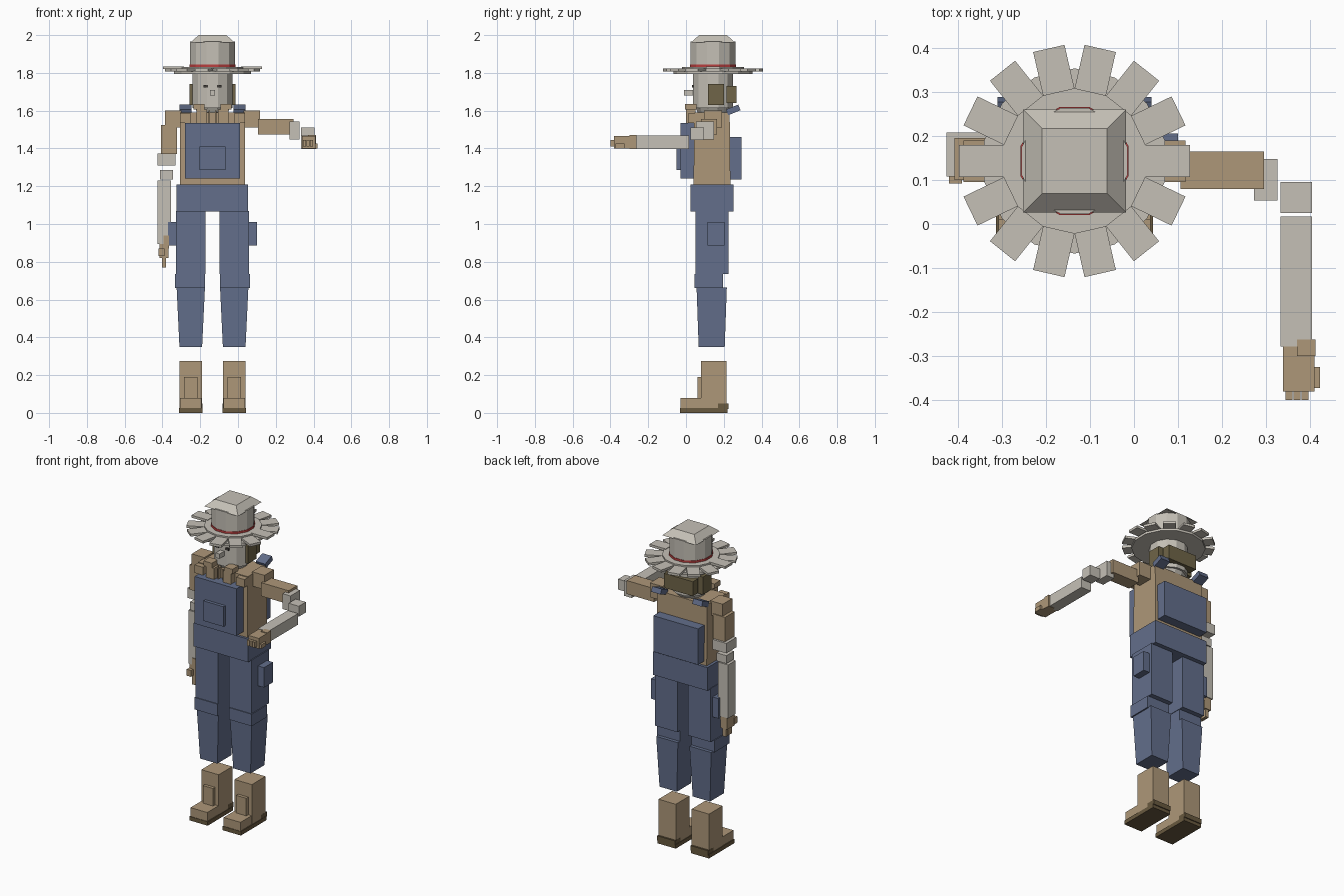
import bpy, bmesh, math
from mathutils import Matrix, Vector

cube = bpy.data.objects.get("Cube")
if cube:
    bpy.data.objects.remove(cube, do_unlink=True)

CX, CY = -0.135, 0.143  # body axis


def material(name, r, g, b):
    m = bpy.data.materials.new(name)
    m.use_nodes = True
    m.diffuse_color = (r, g, b, 1)
    m.node_tree.nodes["Principled BSDF"].inputs["Base Color"].default_value = (r, g, b, 1)
    return m


PALE = material("pale straw", 0.56, 0.53, 0.47)
TAN = material("tan leather", 0.42, 0.31, 0.19)
BLUE = material("denim blue", 0.125, 0.158, 0.26)
RED = material("red band", 0.50, 0.05, 0.05)
HAIR = material("olive brown hair", 0.16, 0.13, 0.065)
SOLE = material("dark brown sole", 0.14, 0.10, 0.05)
DARK = material("dark eye", 0.05, 0.045, 0.04)


def finish(name, bm, mat):
    mesh = bpy.data.meshes.new(name)
    bm.to_mesh(mesh)
    bm.free()
    mesh.materials.append(mat)
    ob = bpy.data.objects.new(name, mesh)
    bpy.context.collection.objects.link(ob)
    return ob


def box(name, mat, x, y, z, top=(1, 1), tilt=0):
    """Box from ranges; top scales the upper face, tilt turns it about x."""
    bm = bmesh.new()
    bmesh.ops.create_cube(bm, size=1)
    size = Vector((x[1] - x[0], y[1] - y[0], z[1] - z[0]))
    for v in bm.verts:
        if v.co.z > 0:
            v.co.x *= top[0]
            v.co.y *= top[1]
        v.co = v.co * size
    bm.transform(Matrix.Rotation(math.radians(tilt), 4, "X"))
    bm.transform(Matrix.Translation((sum(x) / 2, sum(y) / 2, sum(z) / 2)))
    return finish(name, bm, mat)


def pair(name, mat, x, y, z, **kw):
    """Given the right-hand part, also build its mirror across the body axis."""
    box("right_" + name, mat, x, y, z, **kw)
    box("left_" + name, mat, (2 * CX - x[1], 2 * CX - x[0]), y, z, **kw)


def prism(name, mat, sides, apothem, z, top=1):
    """Upright prism on the body axis with a flat side facing +x."""
    bm = bmesh.new()
    r = apothem / math.cos(math.pi / sides)
    bmesh.ops.create_cone(bm, cap_ends=True, segments=sides, radius1=r,
                          radius2=r * top, depth=z[1] - z[0])
    turn = Matrix.Rotation(math.pi / sides, 4, "Z")
    first = max(bm.verts, key=lambda v: v.co.x)
    if abs(first.co.y) > 1e-4:
        turn = Matrix.Identity(4)
    bm.transform(Matrix.Translation((CX, CY, sum(z) / 2)) @ turn)
    return finish(name, bm, mat)


# Boots
pair("boot_shaft", TAN, (-0.31, -0.19), (0.08, 0.215), (0.025, 0.275))
pair("boot_foot", TAN, (-0.308, -0.192), (-0.03, 0.1), (0.025, 0.08))
pair("boot_tongue", TAN, (-0.285, -0.215), (0.06, 0.09), (0.07, 0.19))
pair("boot_sole", SOLE, (-0.313, -0.187), (-0.033, 0.22), (0, 0.025))
pair("boot_heel", SOLE, (-0.311, -0.189), (0.17, 0.226), (0.02, 0.05))

# Trousers: shins narrow downward
for name, x in (("right", (-0.31, -0.19)), ("left", (-0.08, 0.04))):
    box(name + "_shin", BLUE, x, (0.067, 0.205), (0.35, 0.665), top=(1.25, 1.16))
pair("knee", BLUE, (-0.333, -0.175), (0.045, 0.195), (0.66, 0.735))
pair("thigh", BLUE, (-0.328, -0.172), (0.05, 0.225), (0.735, 1.07))
box("hips", BLUE, (-0.325, 0.052), (0.025, 0.252), (1.065, 1.21))
pair("side_pocket", BLUE, (-0.37, -0.32), (0.115, 0.205), (0.885, 1.01))

# Torso with bib, back panel and straps
box("torso", TAN, (-0.308, 0.037), (0.04, 0.235), (1.21, 1.59), top=(1, 0.96))
box("bib", BLUE, (-0.28, 0.01), (-0.03, 0.042), (1.24, 1.535))
box("bib_pocket", BLUE, (-0.205, -0.065), (-0.05, -0.028), (1.285, 1.41))
box("back_panel", BLUE, (-0.29, 0.02), (0.23, 0.295), (1.235, 1.46))
pair("strap", BLUE, (-0.31, -0.245), (0.215, 0.285), (1.588, 1.62), tilt=22)

# Neck and collar
box("neck", TAN, (-0.175, -0.095), (0.09, 0.2), (1.55, 1.64))
pair("collar_tip", TAN, (-0.235, -0.178), (-0.005, 0.055), (1.605, 1.635))
pair("collar_side", TAN, (-0.22, -0.165), (0.0, 0.05), (1.53, 1.605))
pair("collar_edge", TAN, (-0.155, -0.148), (0.02, 0.05), (1.53, 1.6))
pair("front_shoulder", TAN, (-0.308, -0.25), (0.01, 0.06), (1.535, 1.585))

# Right arm, hanging
pair("shoulder", TAN, (-0.387, -0.3), (0.095, 0.19), (1.51, 1.6))
box("right_upper_arm", TAN, (-0.407, -0.322), (0.1, 0.195), (1.37, 1.525))
box("right_sleeve_cuff", PALE, (-0.425, -0.33), (0.108, 0.208), (1.31, 1.372))
box("right_elbow", PALE, (-0.413, -0.345), (0.115, 0.19), (1.235, 1.285))
box("right_forearm", PALE, (-0.425, -0.355), (0.115, 0.19), (0.895, 1.23))
box("right_wrist", TAN, (-0.395, -0.365), (0.11, 0.185), (0.87, 0.94))
box("right_palm", TAN, (-0.415, -0.368), (0.115, 0.185), (0.82, 0.895))
box("right_thumb", TAN, (-0.42, -0.39), (0.092, 0.118), (0.83, 0.87))
for i in range(3):
    y = 0.12 + 0.021 * i
    box(f"right_finger_{i}", TAN, (-0.402, -0.38), (y, y + 0.018), (0.77, 0.822))

# Left arm, raised sideways with the forearm pointing forward
box("left_upper_arm", TAN, (0.105, 0.295), (0.08, 0.165), (1.473, 1.557))
box("left_sleeve_cuff", PALE, (0.272, 0.326), (0.053, 0.148), (1.447, 1.543))
box("left_elbow", PALE, (0.333, 0.404), (0.025, 0.095), (1.445, 1.51))
box("left_forearm", PALE, (0.333, 0.404), (-0.278, 0.017), (1.398, 1.468))
box("left_wrist", TAN, (0.37, 0.412), (-0.3, -0.262), (1.396, 1.47))
box("left_palm", TAN, (0.338, 0.41), (-0.38, -0.278), (1.4, 1.465))
box("left_thumb", TAN, (0.398, 0.422), (-0.372, -0.325), (1.4, 1.425))
for i in range(3):
    x = 0.344 + 0.018 * i
    box(f"left_finger_{i}", TAN, (x, x + 0.016), (-0.4, -0.375), (1.41, 1.445))

# Head
prism("head", PALE, 12, 0.106, (1.615, 1.81))
prism("chin", PALE, 12, 0.08, (1.59, 1.62), top=1.2)
box("nose", PALE, (CX - 0.014, CX + 0.014), (-0.01, 0.04), (1.68, 1.71))
pair("eye", DARK, (-0.182, -0.158), (0.033, 0.041), (1.722, 1.737))
pair("side_hair", HAIR, (-0.258, -0.225), (0.117, 0.202), (1.63, 1.74))
box("back_hair", HAIR, (CX - 0.1, CX + 0.1), (0.215, 0.268), (1.64, 1.73))

# Hat: brim disc ringed with flaps, red band, crown and sloped cap
FLAPS = 14
prism("brim_under", PALE, FLAPS, 0.205, (1.795, 1.81))
prism("brim_centre", PALE, FLAPS, 0.161, (1.808, 1.832))
for i in range(FLAPS):
    low = 1.808 if i % 7 else 1.82
    flap = box(f"brim_flap_{i}", PALE, (0.15, 0.262), (-0.0365, 0.0365), (low, low + 0.015))
    flap.location = (CX, CY, 0)
    flap.rotation_euler.z = math.tau * i / FLAPS
prism("hat_band", RED, 12, 0.123, (1.82, 1.845))
prism("hat_crown", PALE, 12, 0.12, (1.84, 1.965))
box("hat_cap", PALE, (CX - 0.117, CX + 0.117), (CY - 0.117, CY + 0.117),
    (1.96, 2.0), top=(0.63, 0.63))
